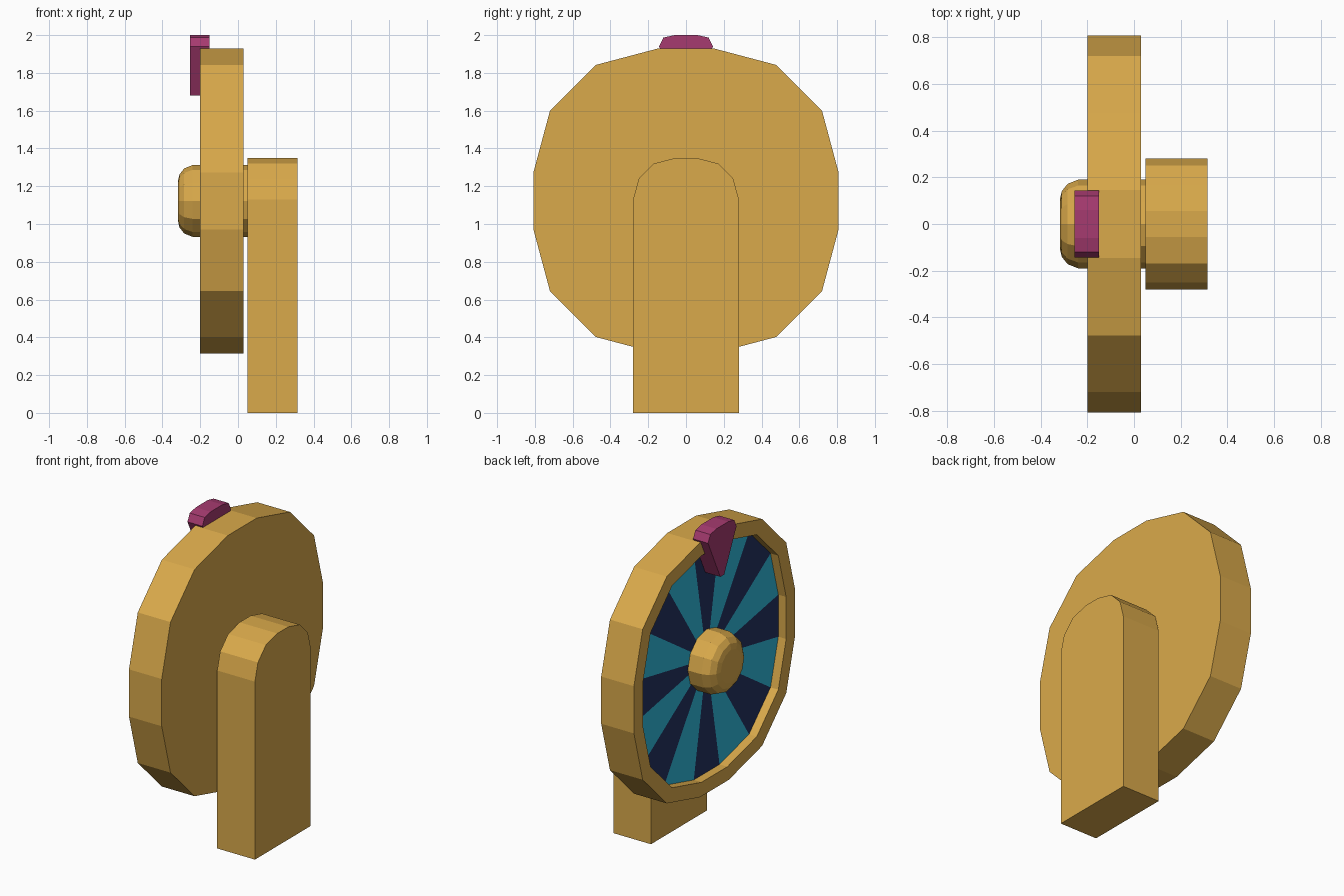
import bpy, bmesh, math

if "Cube" in bpy.data.objects:
    bpy.data.objects.remove(bpy.data.objects["Cube"])

CZ = 1.122  # wheel axis height


def material(name, rgb):
    m = bpy.data.materials.new(name)
    m.diffuse_color = (*rgb, 1)
    m.use_nodes = True
    m.node_tree.nodes["Principled BSDF"].inputs["Base Color"].default_value = m.diffuse_color
    return m


gold = material("gold", (0.70, 0.40, 0.07))
plum = material("plum", (0.38, 0.043, 0.16))
teal = material("teal", (0.03, 0.50, 0.72))
navy = material("navy", (0.016, 0.033, 0.122))


def finish(name, bm, mats):
    bmesh.ops.recalc_face_normals(bm, faces=bm.faces)
    me = bpy.data.meshes.new(name)
    bm.to_mesh(me)
    bm.free()
    for m in mats:
        me.materials.append(m)
    ob = bpy.data.objects.new(name, me)
    bpy.context.collection.objects.link(ob)
    return ob


def loft(bm, rings):
    """Join rings of points with quads and return the vertex rings."""
    vs = [[bm.verts.new(p) for p in r] for r in rings]
    n = len(vs[0])
    for a, b in zip(vs, vs[1:]):
        for i in range(n):
            j = (i + 1) % n
            bm.faces.new((a[i], a[j], b[j], b[i]))
    return vs


def prism(name, half, x0, x1, mat):
    """Extrude a profile mirrored in y along x; half runs top to bottom."""
    pts = half + [(-y, z) for y, z in reversed(half) if y > 0]
    bm = bmesh.new()
    a, b = loft(bm, [[(x, y, z) for y, z in pts] for x in (x0, x1)])
    bm.faces.new(a)
    bm.faces.new(b)
    return finish(name, bm, [mat])


# Wheel outline: 16 sides, mirrored from one quadrant (y, z about the axis)
quad = [(0.145, 0.808), (0.478, 0.72), (0.72, 0.478), (0.808, 0.15)]
right = quad + [(y, -z) for y, z in reversed(quad)]
outline = right + [(-y, z) for y, z in reversed(right)]


def ring(x, s):
    return [(x, y * s, CZ + z * s) for y, z in outline]


# Wheel with a recessed face of alternating wedges
bm = bmesh.new()
vs = loft(bm, [ring(0.03, 1), ring(-0.20, 1), ring(-0.20, 0.89), ring(-0.145, 0.89)])
bm.faces.new(vs[0])
centre = bm.verts.new((-0.145, 0, CZ))
for i in range(16):
    f = bm.faces.new((vs[-1][i], vs[-1][(i + 1) % 16], centre))
    f.material_index = 1 + i % 2
finish("wheel", bm, [gold, teal, navy])

# Hub: rounded cap in front, axle running back to the stand
bm = bmesh.new()
profile = [(0.06, 0.19), (-0.24, 0.19), (-0.285, 0.172), (-0.31, 0.14), (-0.318, 0.105)]
vs = loft(bm, [[(x, r * math.sin(i * math.tau / 12), CZ + r * math.cos(i * math.tau / 12))
                for i in range(12)] for x, r in profile])
bm.faces.new(vs[0])
bm.faces.new(vs[-1])
finish("hub", bm, [gold])

# Stand with an arched top
prism("stand", [(0.055, 1.35), (0.17, 1.32), (0.25, 1.24), (0.28, 1.13), (0.28, 0)],
      0.05, 0.315, gold)

# Pointer at the top of the wheel
prism("pointer", [(0.06, 2.0), (0.12, 1.987), (0.143, 1.94), (0.02, 1.68)],
      -0.255, -0.15, plum)
